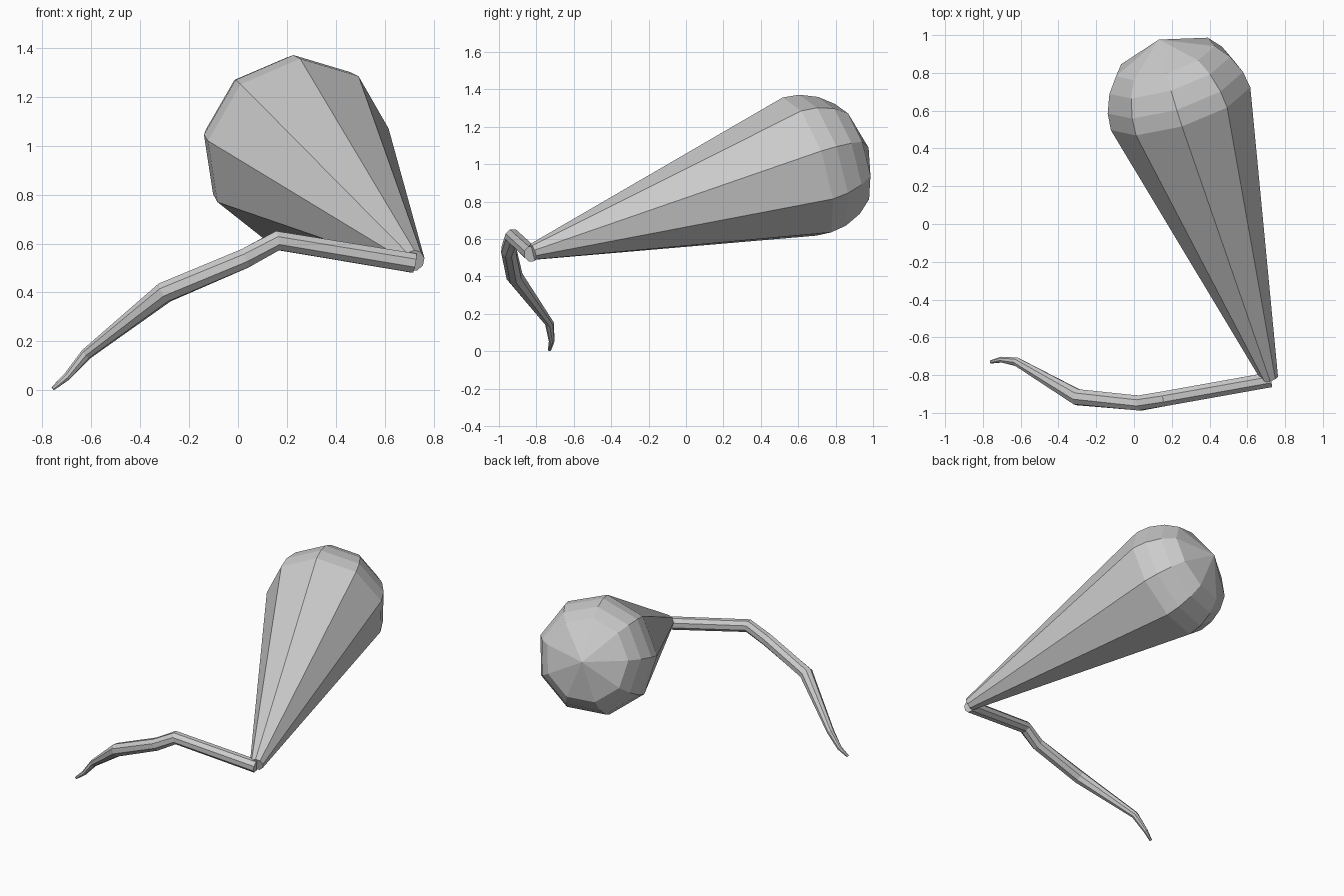
import bpy, bmesh, math
from mathutils import Vector

if "Cube" in bpy.data.objects:
    bpy.data.objects.remove(bpy.data.objects["Cube"])


def sweep(name, path, radii, sides, up):
    """Flat-faced tube along a path; a zero radius makes a pole."""
    pts = [Vector(p) for p in path]
    bm = bmesh.new()
    rings = []
    for i, (p, r) in enumerate(zip(pts, radii)):
        a = (p - pts[i - 1]).normalized() if i else Vector()
        b = (pts[i + 1] - p).normalized() if i < len(pts) - 1 else Vector()
        t = (a + b).normalized()
        u = (Vector(up) - t * t.dot(Vector(up))).normalized()
        v = t.cross(u)
        if r == 0:
            rings.append([bm.verts.new(p)] * sides)
            continue
        angles = [2 * math.pi * k / sides for k in range(sides)]
        rings.append([bm.verts.new(p + r * (u * math.cos(w) + v * math.sin(w))) for w in angles])
    for lo, hi in zip(rings, rings[1:]):
        for k in range(sides):
            n = (k + 1) % sides
            quad = [lo[k], lo[n], hi[n], hi[k]]
            bm.faces.new(list(dict.fromkeys(quad)))
    for ring, r in ((rings[0], radii[0]), (rings[-1], radii[-1])):
        if r:
            bm.faces.new(ring)
    bmesh.ops.recalc_face_normals(bm, faces=bm.faces)
    mesh = bpy.data.meshes.new(name)
    bm.to_mesh(mesh)
    bm.free()
    obj = bpy.data.objects.new(name, mesh)
    bpy.context.collection.objects.link(obj)
    return obj


# Teardrop bulb: nine-sided cone with a faceted dome
tip = Vector((0.72, -0.82, 0.53))
rim = Vector((0.245, 0.63, 0.98))
axis = (rim - tip).normalized()
R = 0.393
path, radii = [tip], [0.045]
for deg in (0, 14, 30, 45):
    w = math.radians(deg)
    path.append(rim + axis * R * 0.97 * math.sin(w))
    radii.append(R * math.cos(w))
path.append(rim + axis * 0.38)
radii.append(0)
sweep("bulb", path, radii, 9, (0.01, -0.115, 0.37))

# Bent tail tapering to the ground
tail = [(0.72, -0.825, 0.52), (0.16, -0.925, 0.612), (0.03, -0.948, 0.54),
        (-0.30, -0.917, 0.40), (-0.62, -0.73, 0.148), (-0.70, -0.718, 0.055),
        (-0.757, -0.73, 0.007)]
sweep("tail", tail, [0.043, 0.043, 0.043, 0.045, 0.024, 0.016, 0.009], 8, (0, 0.38, 0.92))
